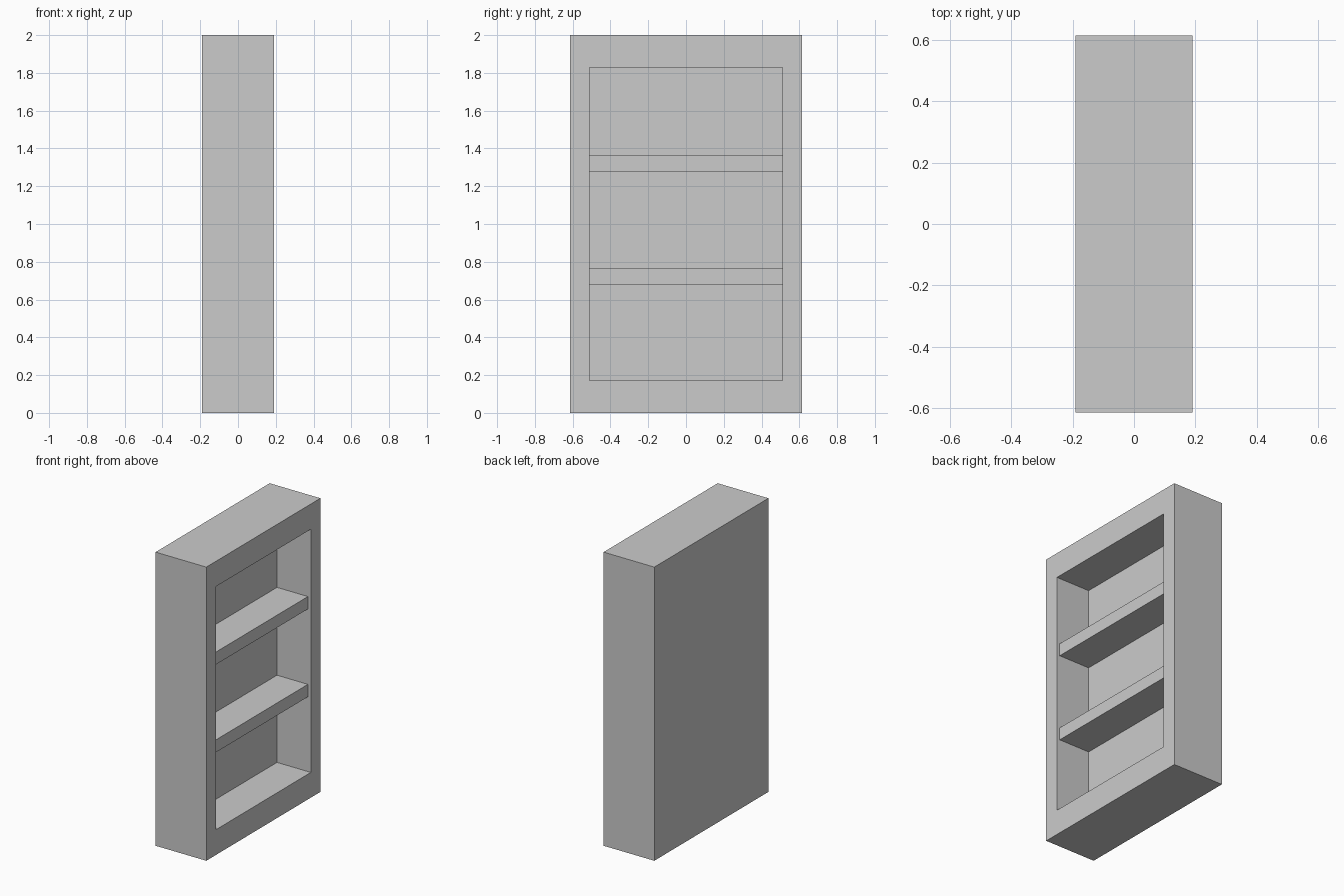
import bpy, bmesh
from mathutils import Vector

if "Cube" in bpy.data.objects:
    bpy.data.objects.remove(bpy.data.objects["Cube"])

HX, HY, H = 0.191, 0.614, 2.0        # half depth, half width, height
OY, OZ0, OZ1 = 0.511, 0.172, 1.828   # opening
BACK, SHELF_FRONT = -0.064, 0.169    # recess floor and shelf front edge


def box(bm, lo, hi):
    lo, hi = Vector(lo), Vector(hi)
    verts = bmesh.ops.create_cube(bm, size=1)["verts"]
    for v in verts:
        v.co = Vector([hi[i] if v.co[i] > 0 else lo[i] for i in range(3)])


def finish(bm, name):
    bmesh.ops.recalc_face_normals(bm, faces=bm.faces)
    mesh = bpy.data.meshes.new(name)
    bm.to_mesh(mesh)
    bm.free()
    bpy.context.collection.objects.link(bpy.data.objects.new(name, mesh))


# Cabinet: solid block with the +x face inset and pushed in
bm = bmesh.new()
box(bm, (-HX, -HY, 0), (HX, HY, H))
bm.normal_update()
front = max(bm.faces, key=lambda f: f.normal.x)
bmesh.ops.inset_individual(bm, faces=[front], thickness=0.1)
for v in front.verts:
    v.co = (HX, OY if v.co.y > 0 else -OY, OZ1 if v.co.z > H / 2 else OZ0)
floor = bmesh.ops.extrude_discrete_faces(bm, faces=[front])["faces"][0]
for v in floor.verts:
    v.co.x = BACK
finish(bm, "cabinet")

# Two shelves, slightly set back from the opening
for name, z0, z1 in (("lower_shelf", 0.681, 0.766), ("upper_shelf", 1.279, 1.364)):
    bm = bmesh.new()
    box(bm, (BACK, -OY, z0), (SHELF_FRONT, OY, z1))
    finish(bm, name)
